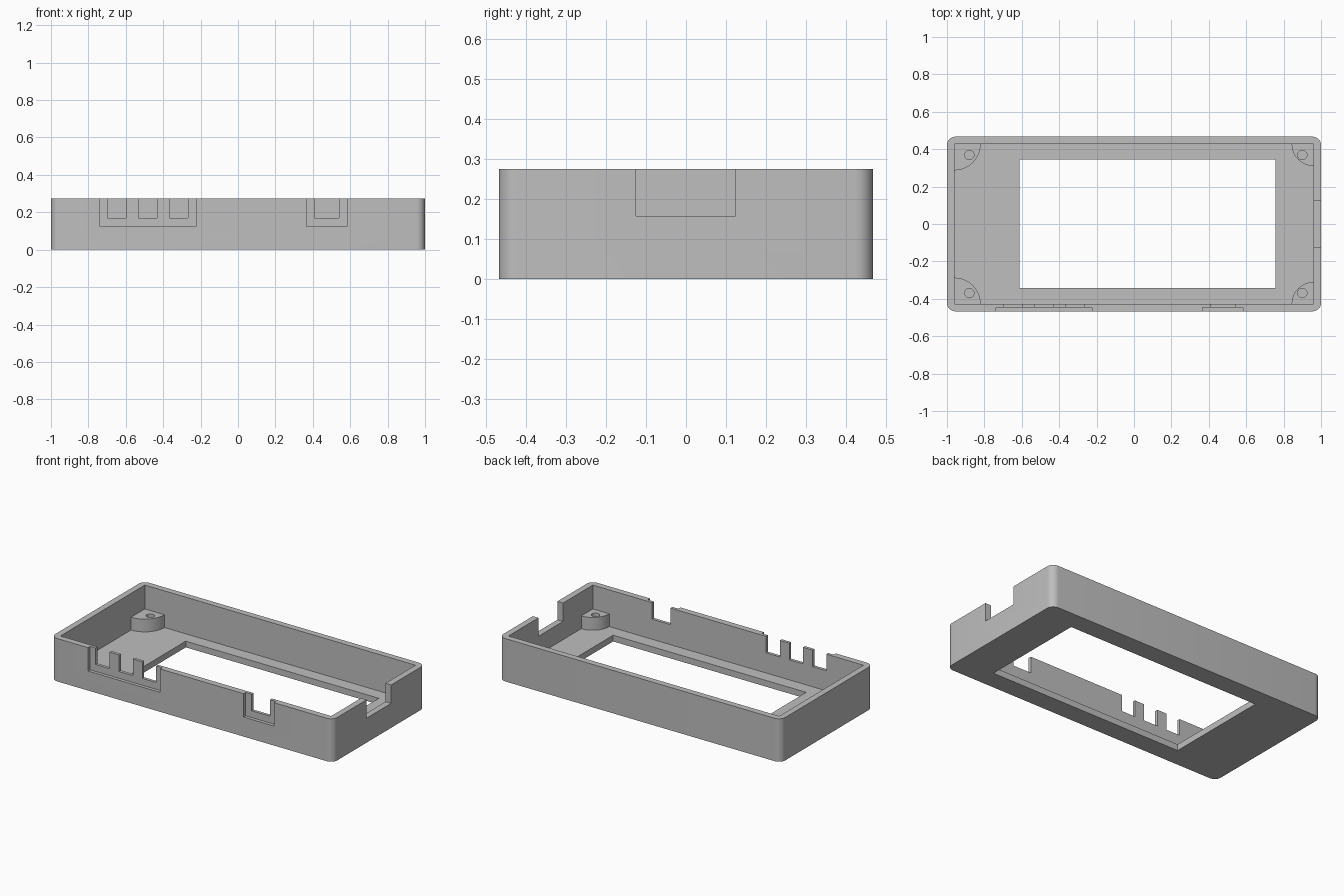
import bpy, bmesh
from math import cos, sin, pi, radians

if "Cube" in bpy.data.objects:
    bpy.data.objects.remove(bpy.data.objects["Cube"])

W, D, H = 1.0, 0.467, 0.275      # half width, half depth, height
IX, IY, FLOOR = 0.96, 0.427, 0.04  # inner half sizes and floor height
TOP = H + 0.1                    # cutters reach past the rim

grey = bpy.data.materials.new("plain_grey")
grey.use_nodes = True
colour = (0.52, 0.52, 0.52, 1)
grey.diffuse_color = colour
grey.node_tree.nodes["Principled BSDF"].inputs["Base Color"].default_value = colour


def prism(name, outline, z0, z1):
    """Extrude a flat outline from z0 up to z1."""
    bm = bmesh.new()
    base = bm.faces.new([bm.verts.new((x, y, z0)) for x, y in outline])
    top = bmesh.ops.extrude_face_region(bm, geom=[base])["geom"]
    bmesh.ops.translate(bm, vec=(0, 0, z1 - z0),
                        verts=[v for v in top if isinstance(v, bmesh.types.BMVert)])
    bmesh.ops.recalc_face_normals(bm, faces=bm.faces)
    mesh = bpy.data.meshes.new(name)
    bm.to_mesh(mesh)
    bm.free()
    obj = bpy.data.objects.new(name, mesh)
    obj.data.materials.append(grey)
    bpy.context.collection.objects.link(obj)
    return obj


def box(x0, x1, y0, y1, z0, z1):
    return prism("cutter", [(x0, y0), (x1, y0), (x1, y1), (x0, y1)], z0, z1)


def arc(cx, cy, r, start, sweep, steps):
    return [(cx + r * cos(start + sweep * i / steps),
             cy + r * sin(start + sweep * i / steps)) for i in range(steps + 1)]


def combine(target, tool, operation):
    """Apply a boolean and discard the tool."""
    tool.hide_render = True
    mod = target.modifiers.new(operation, 'BOOLEAN')
    mod.object, mod.operation, mod.solver = tool, operation, 'EXACT'
    bpy.context.view_layer.objects.active = target
    bpy.ops.object.modifier_apply(modifier=mod.name)
    bpy.data.objects.remove(tool)


# Rounded outer tray
R = 0.045
outline = []
for i, (sx, sy) in enumerate([(1, 1), (-1, 1), (-1, -1), (1, -1)]):
    outline += arc(sx * (W - R), sy * (D - R), R, i * pi / 2, pi / 2, 8)
case = prism("case_shell", outline, 0, H)

# Cavity and display window
combine(case, box(-IX, IX, -IY, IY, FLOOR, TOP), 'DIFFERENCE')
combine(case, box(-0.612, 0.757, -0.343, 0.345, -0.1, 0.1), 'DIFFERENCE')

# Quarter-round corner posts with blind screw holes
for sx, radius, hole_x in [(-1, 0.14, 0.88), (1, 0.117, 0.9)]:
    for sy in (-1, 1):
        lap = 0.02
        curve = arc(0, 0, radius, 0, pi / 2, 16)
        shape = [(-lap, -lap), (radius, -lap)] + curve + [(-lap, radius)]
        shape = [(sx * (IX - x), sy * (IY - y)) for x, y in shape]
        combine(case, prism("post", shape, FLOOR - lap, 0.122), 'UNION')
        ring = arc(sx * hole_x, sy * 0.369, 0.025, 0, 2 * pi, 24)[:-1]
        combine(case, prism("hole", ring, FLOOR, TOP), 'DIFFERENCE')

# Shallow outer recesses on the front wall
for x0, x1 in [(-0.737, -0.225), (0.367, 0.583)]:
    combine(case, box(x0, x1, -D - 0.1, -0.446, 0.125, TOP), 'DIFFERENCE')

# Port slots through the front wall
for x0, x1 in [(-0.697, -0.6), (-0.532, -0.434), (-0.366, -0.268), (0.409, 0.54)]:
    combine(case, box(x0, x1, -D - 0.1, -IY + 0.02, 0.169, TOP), 'DIFFERENCE')

# Wide notch in the left end wall
combine(case, box(IX - 0.02, W + 0.1, -0.125, 0.123, 0.157, TOP), 'DIFFERENCE')

# Smooth the rounded corners, keep other edges sharp
bpy.ops.object.select_all(action='DESELECT')
case.select_set(True)
bpy.context.view_layer.objects.active = case
bpy.ops.object.shade_smooth_by_angle(angle=radians(30))
